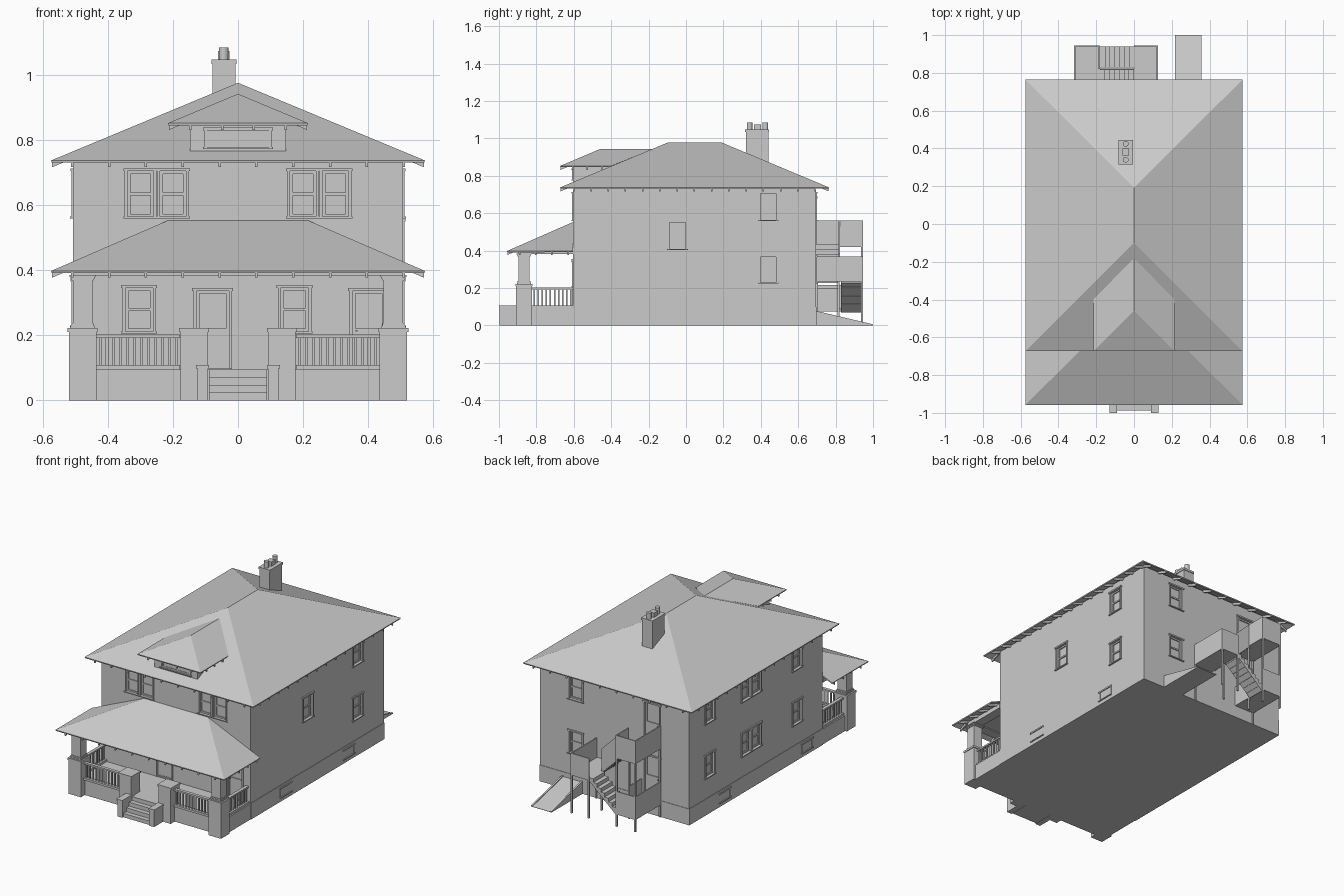
import bpy, bmesh
from mathutils import Vector as V

cube = bpy.data.objects.get("Cube")
if cube:
    bpy.data.objects.remove(cube)

WX, WF, WB = 0.508, -0.604, 0.695      # wall planes: side, front, back
EX, EF, EB = 0.575, -0.673, 0.765      # main eaves


def make(name, bm):
    bmesh.ops.recalc_face_normals(bm, faces=bm.faces)
    me = bpy.data.meshes.new(name)
    bm.to_mesh(me)
    bm.free()
    ob = bpy.data.objects.new(name, me)
    bpy.context.collection.objects.link(ob)
    return ob


def hexa(bm, pts):
    v = [bm.verts.new(p) for p in pts]
    for f in ((0, 3, 2, 1), (4, 5, 6, 7), (0, 1, 5, 4), (1, 2, 6, 5), (2, 3, 7, 6), (3, 0, 4, 7)):
        bm.faces.new([v[i] for i in f])


def box(bm, x0, x1, y0, y1, z0, z1):
    hexa(bm, [(x, y, z) for z in (z0, z1) for x, y in ((x0, y0), (x1, y0), (x1, y1), (x0, y1))])


def slab(bm, p, q, w, drop):
    """Sloped bar from p to q, half width vector w, vertical depth drop."""
    p, q, w, d = V(p), V(q), V(w), V((0, 0, drop))
    ring = [p - w, q - w, q + w, p + w]
    hexa(bm, [c - d for c in ring] + ring)


def wall_box(bm, wall, u0, u1, d0, d1, z0, z1):
    """Box placed on a wall: u along it, d outward from it."""
    if wall in ("front", "back"):
        s, o = (-1, WF) if wall == "front" else (1, WB)
        box(bm, u0, u1, o + s * d0, o + s * d1, z0, z1)
    else:
        s = 1 if wall == "left" else -1
        box(bm, s * (WX + d0), s * (WX + d1), u0, u1, z0, z1)


# House walls, foundation and dormer walls
walls = bmesh.new()
box(walls, -WX, WX, WF, WB, 0.05, 0.755)
house = make("house_walls", walls)
bm = bmesh.new()
box(bm, -WX - 0.003, WX + 0.003, WF, WB + 0.003, 0, 0.1)
make("foundation", bm)
bm = bmesh.new()
box(bm, -0.147, 0.147, WF, -0.25, 0.7, 0.865)
make("dormer_walls", bm)

# Windows and doors
cut, trim, sash = bmesh.new(), bmesh.new(), bmesh.new()


def opening(wall, u, z0, z1, w, recess=True, door=False, t=0.009):
    a, b = u - w / 2, u + w / 2
    d = -0.008 if recess else 0.003
    if recess:
        wall_box(cut, wall, a, b, -0.014, 0.03, z0, z1)
    for l, r in ((a - t, a), (b, b + t)):
        wall_box(trim, wall, l, r, -0.004, 0.005, z0, z1)
    wall_box(trim, wall, a - t - 0.004, b + t + 0.004, -0.004, 0.008, z1, z1 + t)
    if not door:
        wall_box(trim, wall, a - t - 0.004, b + t + 0.004, -0.004, 0.009, z0 - 0.006, z0)
    d0 = d - 0.007
    for l, r in ((a, a + t), (b - t, b)):
        wall_box(sash, wall, l, r, d0, d, z0, z1)
    bars = [z0, z1 - t]
    if recess:
        bars.append((z0 + z1 - t) / 2)
    for zb in bars:
        wall_box(sash, wall, a + t, b - t, d0, d, zb, zb + t)
    if door:
        wall_box(sash, wall, a + t, b - t, d0, d - 0.002, z0 + t, (z0 + z1) / 2)
        wall_box(sash, wall, a + 0.01, a + 0.016, d, d + 0.007, z0 + 0.115, z0 + 0.121)


UP, LOW = (0.565, 0.705), (0.212, 0.346)
for u in (-0.3, -0.2, 0.2, 0.3):
    opening("front", u, *UP, 0.08)
for u in (-0.304, 0.174):
    opening("front", u, *LOW, 0.085)
for u in (-0.078, 0.402):
    opening("front", u, 0.096, 0.337, 0.1, door=True)
opening("front", 0, 0.78, 0.83, 0.19, recess=False)
opening("left", -0.046, 0.41, 0.55, 0.085)
opening("left", 0.44, *UP, 0.085)
opening("left", 0.44, 0.23, 0.365, 0.085)
for u in (-0.355, 0.04, 0.14, 0.495):
    opening("right", u, *UP, 0.08)
    opening("right", u, 0.23, 0.365, 0.08)
for wall, us in (("left", (-0.265, 0.35)), ("right", (-0.45, 0.35))):
    for u in us:
        opening(wall, u, 0.028, 0.078, 0.09, recess=False)
opening("back", 0.265, *UP, 0.085)
opening("back", 0.265, 0.23, 0.365, 0.085)
opening("back", -0.255, 0.1, 0.355, 0.1, door=True)
opening("back", -0.255, 0.43, 0.68, 0.1, door=True)
make("window_and_door_casings", trim)
make("sashes_and_door_panels", sash)

# Recess the openings into the walls
cutter = make("opening_cutter", cut)
cutter.hide_render = True
mod = house.modifiers.new("openings", "BOOLEAN")
mod.operation, mod.solver, mod.object = "DIFFERENCE", "EXACT", cutter
dg = bpy.context.evaluated_depsgraph_get()
carved = bpy.data.meshes.new_from_object(house.evaluated_get(dg))
house.modifiers.clear()
house.data = carved
bpy.data.objects.remove(cutter)


# Roofs
def roof(name, a, y0, y1, z0, ridge, faces):
    pts = [(-a, y0, z0), (a, y0, z0), (a, y1, z0), (-a, y1, z0)] + ridge
    me = bpy.data.meshes.new(name)
    me.from_pydata(pts, [], faces)
    ob = bpy.data.objects.new(name, me)
    bpy.context.collection.objects.link(ob)
    m = ob.modifiers.new("thickness", "SOLIDIFY")
    m.thickness, m.offset = 0.007, -1


HIP = [(0, 1, 4), (1, 2, 5, 4), (3, 0, 4, 5)]
roof("main_roof", EX, EF, EB, 0.738, [(0, -0.1, 0.977), (0, 0.193, 0.977)], HIP + [(2, 3, 5)])
roof("dormer_roof", 0.215, EF, -0.4, 0.853, [(0, -0.46, 0.943), (0, -0.18, 0.943)], HIP)
roof("porch_roof", EX, -0.957, WF, 0.398, [(-0.217, WF, 0.553), (0.217, WF, 0.553)],
     [(0, 1, 5, 4), (1, 2, 5), (3, 0, 4)])


# Rafter tails along the eaves
def tails(name, edges, z0, slope, length=0.07):
    bm = bmesh.new()
    for start, end, inward, n in edges:
        s, e, d = V((*start, z0 - 0.005)), V((*end, z0 - 0.005)), V((*inward, slope))
        w = (e - s).normalized() * 0.004
        for i in range(n):
            p = s.lerp(e, i / (n - 1)) + V((*inward, slope)) * 0.003
            slab(bm, p, p + d * length, w, 0.017)
    make(name, bm)


def eaves(a, y0, y1, xin, nfront, nside, ys, ye):
    out = [((-xin, y0), (xin, y0), (0, 1), nfront)]
    for s in (-1, 1):
        out.append(((s * a, ys), (s * a, ye), (-s, 0), nside))
    if y1 is not None:
        out.append(((-xin, y1), (xin, y1), (0, -1), nfront))
    return out


tails("main_rafter_tails", eaves(EX, EF, EB, 0.51, 10, 15, -0.6, 0.69), 0.738, 0.416)
tails("dormer_rafter_tails", eaves(0.215, EF, None, 0.147, 4, 3, -0.605, -0.45), 0.853, 0.42)
tails("porch_rafter_tails", eaves(EX, -0.957, None, 0.51, 10, 4, -0.89, -0.63), 0.398, 0.434)

# Chimney with cap and flues
bm = bmesh.new()
box(bm, -0.079, -0.008, 0.32, 0.44, 0.75, 1.035)
box(bm, -0.082, -0.004, 0.316, 0.444, 1.035, 1.048)
box(bm, -0.062, -0.026, 0.363, 0.4, 1.048, 1.075)
make("chimney", bm)
for y in (0.34, 0.424):
    bpy.ops.mesh.primitive_cylinder_add(vertices=16, radius=0.015, depth=0.04, location=(-0.044, y, 1.066))
    bpy.context.object.name = "chimney_pot"

# Porch deck, ceiling, beams and steps
bm = bmesh.new()
box(bm, -WX, WX, -0.87, WF, 0, 0.095)
make("porch_deck", bm)
bm = bmesh.new()
box(bm, -0.5, 0.5, -0.88, WF, 0.388, 0.395)
box(bm, -0.51, 0.51, -0.895, -0.835, 0.382, 0.41)
for s in (-1, 1):
    box(bm, s * 0.51, s * 0.45, -0.835, WF, 0.382, 0.41)
make("porch_ceiling_and_beams", bm)
bm = bmesh.new()
for i in range(4):
    box(bm, -0.09, 0.09, -0.987 + 0.028 * i, -0.86, 0, 0.0238 * (i + 1))
make("front_steps", bm)


# Stacked square piers and columns
def stack(bm, x, y, layers):
    for h, z0, z1 in layers:
        box(bm, x - h, x + h, y - h, y + h, z0, z1)


piers, columns, cheeks, rails = (bmesh.new() for _ in range(4))
for s in (-1, 1):
    for x in (0.478, 0.135):
        stack(piers, s * x, -0.866, [(0.042, 0, 0.21), (0.046, 0.21, 0.222)])
    stack(columns, s * 0.478, -0.866, [(0.037, 0.222, 0.23), (0.034, 0.23, 0.238), (0.03, 0.238, 0.368),
                                       (0.034, 0.368, 0.374), (0.037, 0.374, 0.379), (0.04, 0.379, 0.385)])
    box(cheeks, s * 0.092, s * 0.125, -0.996, -0.9, 0, 0.098)
    box(cheeks, s * 0.089, s * 0.129, -1.0, -0.9, 0.098, 0.108)
    # Balustrades: front run, then side run
    for z0, z1, h in ((0.095, 0.108, 0.014), (0.192, 0.202, 0.01)):
        box(rails, s * 0.178, s * 0.436, -0.866 - h, -0.866 + h, z0, z1)
        box(rails, s * 0.486 - h, s * 0.486 + h, -0.824, WF, z0, z1)
    for i in range(12):
        x = s * (0.19 + 0.0213 * i)
        box(rails, x - 0.004, x + 0.004, -0.87, -0.862, 0.108, 0.192)
    for i in range(10):
        y = -0.812 + 0.0218 * i
        box(rails, s * 0.482, s * 0.49, y - 0.004, y + 0.004, 0.108, 0.192)
make("porch_piers", piers)
make("porch_columns", columns)
make("step_cheek_walls", cheeks)
make("porch_balustrades", rails)

# Back stair: decks, parapets, posts and two flights
XL, XM, XN, XR, YO, YM = -0.317, -0.18, 0, 0.127, 0.945, 0.82
T = 0.007
decks, panels, posts, flights = (bmesh.new() for _ in range(4))
for z in (0.075, 0.42):
    box(decks, XL, XM, WB, YO, z, z + 0.015)
    box(panels, XL, XL + T, WB, YO, z, z + 0.142)
    box(panels, XL, XM, YO - T, YO, z, z + 0.142)
box(panels, XM - T, XM, WB, YM, 0.075, 0.2)
box(panels, XM - T, XM, YM, YO, 0.42, 0.562)
box(decks, XN, XR, WB, YO, 0.235, 0.25)
box(panels, XR - T, XR, WB, YO, 0.235, 0.37)
box(panels, XN, XR, YO - T, YO, 0.235, 0.37)
slab(panels, (XN, YM, 0.385), (XM, YM, 0.562), (0, T / 2, 0), 0.15)
for x, y, z in ((XL, YO, 0.43), (XM, YO, 0.43), (XL, WB + 0.01, 0.43), (XM, YM, 0.43),
                (XN, YO, 0.24), (XR, YO, 0.24), (XR, WB + 0.01, 0.24), (XN, YM, 0.24)):
    px = x + 0.005 if x in (XL, XN) else x - 0.005
    box(posts, px - 0.005, px + 0.005, y - 0.01, y, 0, z)
N = 7
for xa, xb, za, zb, y0, y1 in ((XM, XN, 0.09, 0.25, 0.828, YO - 0.005), (XN, XM, 0.25, 0.435, WB, YM - 0.004)):
    dx, dz = (xb - xa) / N, (zb - za) / N
    ym = (y0 + y1) / 2
    slab(flights, (xa, ym, za), (xb, ym, zb), (0, (y1 - y0) / 2, 0), 0.022)
    for i in range(N):
        z = za + dz * i
        box(flights, xa + dx * i, xa + dx * (i + 1), y0, y1, z, z + dz)
make("back_stair_decks", decks)
make("back_stair_parapets", panels)
make("back_stair_posts", posts)
make("back_stair_flights", flights)

# Sloping cellar hatch
bm = bmesh.new()
hexa(bm, [(x, y, 0) for x, y in ((0.217, WB), (0.358, WB), (0.358, 1), (0.217, 1))]
     + [(0.217, WB, 0.072), (0.358, WB, 0.072), (0.358, 1, 0.002), (0.217, 1, 0.002)])
for x in (0.222, 0.353):
    slab(bm, (x, WB, 0.078), (x, 1, 0.006), (0.005, 0, 0), 0.006)
make("cellar_hatch", bm)
